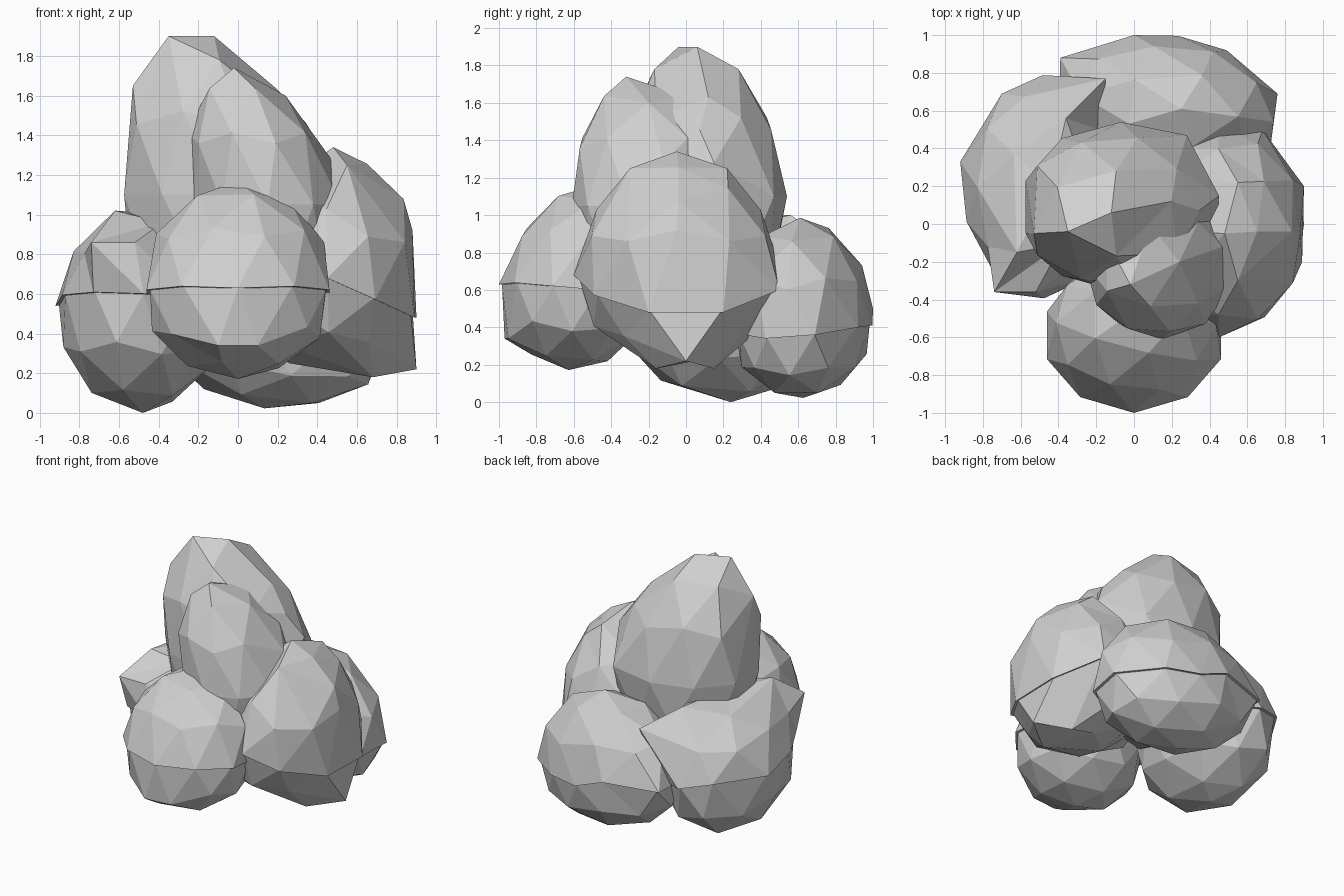
import bpy, bmesh, math
from mathutils import Vector, Euler

if "Cube" in bpy.data.objects:
    bpy.data.objects.remove(bpy.data.objects["Cube"])

stone = bpy.data.materials.new("stone grey")
stone.diffuse_color = (0.63, 0.63, 0.63, 1)
stone.use_nodes = True
stone.node_tree.nodes["Principled BSDF"].inputs["Base Color"].default_value = stone.diffuse_color


def boulder(name, centre, size, low, tilt, lean=(0, 0), taper=0, seam=True, pulls=()):
    """Faceted egg: low = depth of the lower half, lean shifts the top, pulls move the nearest corners."""
    turn = Euler([math.radians(a) for a in tilt]).to_matrix()
    c = Vector(centre)
    bm = bmesh.new()
    bmesh.ops.create_icosphere(bm, subdivisions=2, radius=1)
    for v in bm.verts:
        p = v.co.copy()
        k = 1 - taper * max(p.z, 0)
        h = size[2] if p.z > 0 else low
        p = turn @ Vector((p.x * size[0] * k, p.y * size[1] * k, p.z * h))
        t = max(p.z, 0) / size[2]
        v.co = c + p + Vector((lean[0] * t, lean[1] * t, 0))
    up = turn @ Vector((0, 0, 1))
    under = [f for f in bm.faces if (f.calc_center_median() - c).dot(up) < 0]
    used = set()
    for q in pulls:
        free = [v for v in bm.verts if v not in used]
        v = min(free, key=lambda v: (v.co - Vector(q)).length)
        v.co = q
        used.add(v)
    # the lower half steps in under an overhanging lip at the equator
    if seam:
        geo = bmesh.ops.split(bm, geom=under)["geom"]
        lower = {v for g in geo if isinstance(g, bmesh.types.BMFace) for v in g.verts}
        for v in lower:
            if any(e.is_boundary for e in v.link_edges):
                v.co = c + (v.co - c) * 0.96
        rims = [e for e in bm.edges if e.is_boundary]
        bmesh.ops.holes_fill(bm, edges=rims, sides=0)
    bmesh.ops.recalc_face_normals(bm, faces=bm.faces)
    me = bpy.data.meshes.new(name)
    bm.to_mesh(me)
    bm.free()
    me.materials.append(stone)
    bpy.context.collection.objects.link(bpy.data.objects.new(name, me))


# low ring of boulders
boulder("front_boulder", (0, -0.59, 0.61), (0.485, 0.41, 0.56), 0.44, (-5, 0, 0), (0, 0.08),
        pulls=[(0, -1, 0.63), (-0.1, -0.97, 0.34), (0.1, -0.95, 0.34)])
boulder("right_boulder", (0.45, -0.04, 0.68), (0.45, 0.56, 0.63), 0.47, (0, 24, 0), (-0.06, 0), 0.06,
        pulls=[(0.48, -0.05, 1.34), (0.55, -0.3, 1.25), (0.55, 0.22, 1.25), (0.88, -0.05, 0.92),
               (0.9, 0.2, 0.48), (0.89, -0.2, 0.48), (0.9, 0.0, 0.22), (0.68, 0.5, 0.6),
               (0.68, -0.16, 0.18), (0.68, 0.15, 0.18)])
boulder("back_boulder", (0.18, 0.62, 0.41), (0.6, 0.38, 0.58), 0.39, (0, 7, -8),
        pulls=[(-0.39, 0.88, 0.48), (0, 1, 0.5), (0.49, 0.92, 0.4), (0.76, 0.69, 0.36)])
boulder("left_boulder", (-0.48, 0.2, 0.55), (0.43, 0.59, 0.46), 0.55, (-5, 4, 0), (0, -0.05),
        pulls=[(-0.62, -0.15, 1.02), (-0.92, 0.33, 0.54), (-0.74, -0.36, 0.86), (-0.52, -0.36, 0.86),
               (-0.15, 0.77, 0.86), (-0.7, 0.69, 0.55), (-0.36, 0.56, 1.0), (-0.48, 0.24, 0)])

# tall stones in the middle
boulder("tall_stone", (-0.07, 0.09, 1.1), (0.53, 0.45, 0.8), 0.75, (0, 0, 0), (-0.13, -0.04),
        seam=False, pulls=[(-0.35, -0.04, 1.9), (-0.12, 0.06, 1.9), (-0.53, -0.05, 1.65),
                           (0.2, 0.12, 1.63), (0.45, 0.15, 1.28), (0.28, 0.47, 1.1)])
boulder("short_stone", (0.15, -0.18, 1.05), (0.39, 0.43, 0.69), 0.7, (0, 0, 0), (-0.15, -0.05),
        seam=False, pulls=[(-0.02, -0.32, 1.74), (0.24, -0.2, 1.6), (0.47, -0.12, 1.28)])
